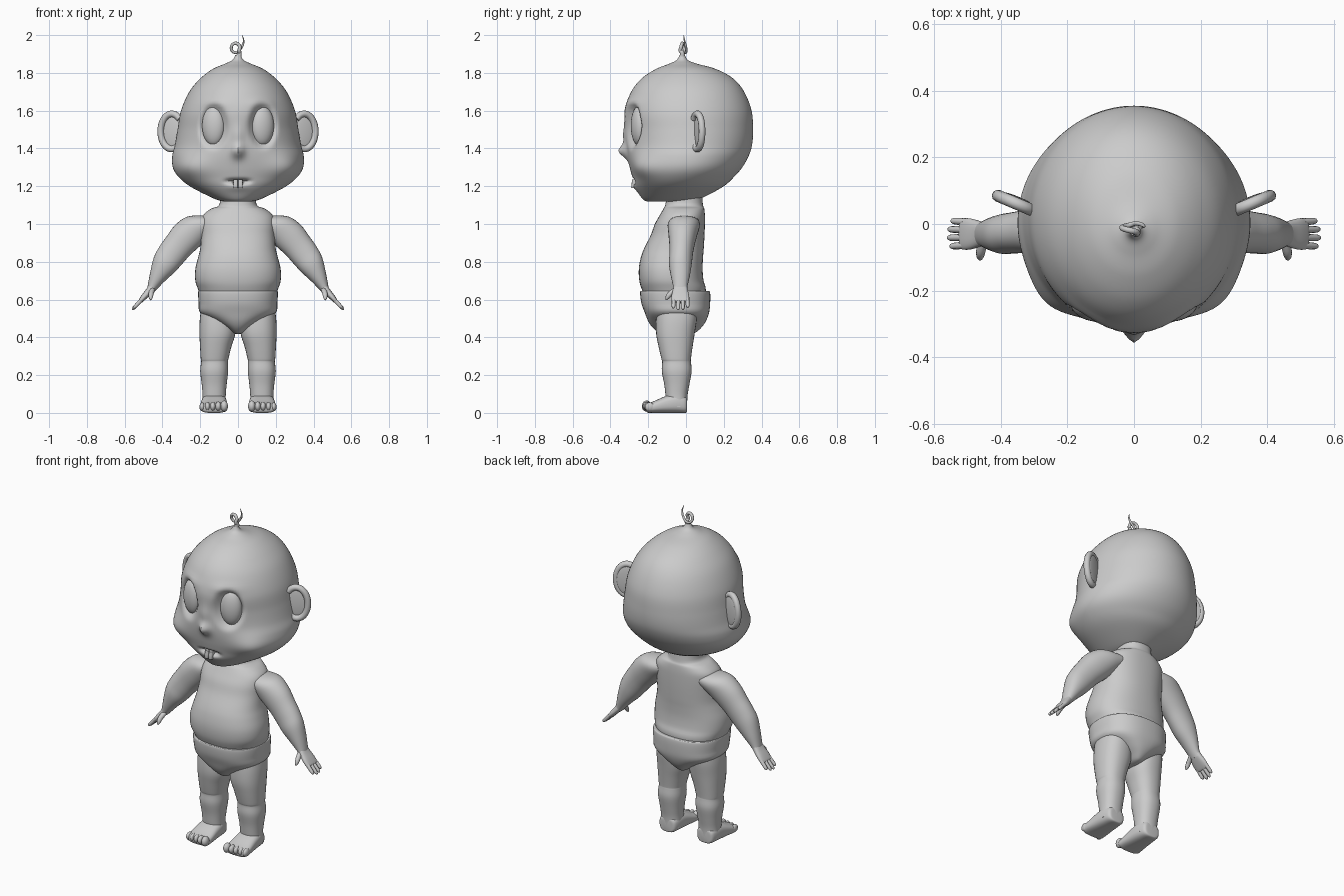
import bpy, bmesh, math
from math import sin, cos, pi, exp
from mathutils import Vector, Matrix

X, Y, Z = Vector((1, 0, 0)), Vector((0, 1, 0)), Vector((0, 0, 1))


def finish(name, bm, mirror=False):
    bmesh.ops.recalc_face_normals(bm, faces=bm.faces)
    me = bpy.data.meshes.new(name)
    bm.to_mesh(me)
    bm.free()
    ob = bpy.data.objects.new(name, me)
    bpy.context.collection.objects.link(ob)
    style(ob, mirror)
    return ob


def style(ob, mirror):
    bpy.ops.object.select_all(action='DESELECT')
    ob.select_set(True)
    bpy.context.view_layer.objects.active = ob
    bpy.ops.object.shade_smooth_by_angle(angle=math.radians(50))
    if mirror:
        ob.modifiers.new("mirror", 'MIRROR').use_mirror_merge = False


def spline(keys, steps):
    # Catmull-Rom interpolation of tuples
    out = []
    for i in range(len(keys) - 1):
        a, b, c, d = (keys[max(0, min(len(keys) - 1, i + k))] for k in (-1, 0, 1, 2))
        for s in range(steps):
            t = s / steps
            out.append([0.5 * (2 * q + (r - p) * t + (2 * p - 5 * q + 4 * r - w) * t * t
                               + (3 * q - p - 3 * r + w) * t ** 3)
                        for p, q, r, w in zip(a, b, c, d)])
    return out + [list(keys[-1])]


def loft(name, keys, u=X, v=Y, n=32, steps=4, power=2.0, mirror=False, sculpt=None):
    # keys: centre x, y, z, radius along u, radius along v
    bm = bmesh.new()
    rings = []
    for x, y, z, ru, rv in spline(keys, steps):
        ring = []
        for k in range(n):
            a = 2 * pi * k / n
            cu = math.copysign(abs(cos(a)) ** (2 / power), cos(a))
            cv = math.copysign(abs(sin(a)) ** (2 / power), sin(a))
            p = Vector((x, y, z)) + u * ru * cu + v * rv * cv
            ring.append(bm.verts.new(sculpt(p) if sculpt else p))
        rings.append(ring)
    for r, s in zip(rings, rings[1:]):
        for k in range(n):
            bm.faces.new((r[k], r[(k + 1) % n], s[(k + 1) % n], s[k]))
    bm.faces.new(rings[0])
    bm.faces.new(rings[-1])
    return finish(name, bm, mirror)


def upright(rows):
    # rows: z, centre x, half width, front y, back y
    return [(cx, (f + b) / 2, z, w, (b - f) / 2) for z, cx, w, f, b in rows]


def ball(name, centre, radii, rot=0.0, mirror=False):
    bm = bmesh.new()
    m = Matrix.Translation(centre) @ Matrix.Rotation(rot, 4, 'Z') @ Matrix.Diagonal((*radii, 1))
    bmesh.ops.create_uvsphere(bm, u_segments=24, v_segments=14, radius=1, matrix=m)
    return finish(name, bm, mirror)


def tube(name, pts, mirror=False):
    # pts: x, y, z, radius
    cu = bpy.data.curves.new(name, 'CURVE')
    cu.dimensions, cu.bevel_depth, cu.bevel_resolution, cu.use_fill_caps = '3D', 1.0, 3, True
    sp = cu.splines.new('POLY')
    path = spline(pts, 4)
    sp.points.add(len(path) - 1)
    for p, (x, y, z, r) in zip(sp.points, path):
        p.co, p.radius = (x, y, z, 1), r
    ob = bpy.data.objects.new(name, cu)
    bpy.context.collection.objects.link(ob)
    bpy.ops.object.select_all(action='DESELECT')
    ob.select_set(True)
    bpy.context.view_layer.objects.active = ob
    bpy.ops.object.convert(target='MESH')
    style(bpy.context.object, mirror)


# Head with sculpted sockets, nose, mouth and cheeks
def face(p):
    x, y, z = p
    if y < 0:
        ax = abs(x)
        e = ((ax - .13) / .066) ** 2 + ((z - 1.52) / .108) ** 2
        y += .045 * exp(-e ** 3)
        y -= .010 * exp(-((ax - .12) / .07) ** 2 - ((z - 1.64) / .025) ** 2)
        y -= .042 * exp(-(x / .03) ** 2 - ((z - 1.385) / .035) ** 2)
        y -= .016 * exp(-(x / .03) ** 2 - ((z - 1.47) / .06) ** 2)
        y += .030 * exp(-(x / .06) ** 4 - ((z - 1.226) / .012) ** 2)
        y -= .008 * exp(-(x / .06) ** 2 - ((z - 1.195) / .02) ** 2)
        c = exp(-((ax - .23) / .1) ** 2 - ((z - 1.3) / .07) ** 2 - ((y + .2) / .12) ** 2)
        y -= .025 * c
        x += math.copysign(.02 * c, x)
    return Vector((x, y, z))


loft("head", upright([
    (1.118, 0, .04, -.18, -.02), (1.122, 0, .09, -.215, .04), (1.145, 0, .15, -.24, .10),
    (1.20, 0, .255, -.272, .20), (1.25, 0, .315, -.285, .255), (1.30, 0, .345, -.298, .298),
    (1.36, 0, .348, -.31, .332), (1.42, 0, .334, -.315, .35), (1.50, 0, .32, -.318, .355),
    (1.60, 0, .302, -.325, .347), (1.70, 0, .258, -.29, .308), (1.77, 0, .20, -.235, .25),
    (1.82, 0, .135, -.16, .16), (1.848, 0, .07, -.09, .06), (1.868, 0, .03, -.05, .01),
    (1.895, 0, .014, -.034, -.006)]), n=128, steps=7, sculpt=face)
ball("eye", (.13, -.25, 1.52), (.062, .04, .104), .3, True)
loft("tooth", upright([(1.190, .013, .008, -.286, -.27), (1.194, .013, .012, -.29, -.265),
                       (1.235, .013, .012, -.285, -.24)]), power=4, steps=2, mirror=True)

# Ears: curled rim around a thin dish
out, ear = Vector((.92, .39, 0)), Vector((.35, .06, 1.49))
rim = []
for i in range(13):
    a = math.radians(-135 + 270 * i / 12)
    p = ear + out * .064 * cos(a) + Z * .093 * sin(a)
    rim.append((*p, .018))
tube("ear_rim", rim, True)
ball("ear_dish", ear + Vector((-.003, .008, 0)), (.07, .013, .095), math.atan2(.39, .92), True)

# Curl of hair
curl = [(0, -.02, 1.87, .016), (.008, -.02, 1.905, .012)]
for i in range(9):
    a = -.6 + 2 * pi * i / 8
    curl.append((-.013 + .023 * cos(a), -.03 + .004 * i, 1.932 + .025 * sin(a), .010 - .0004 * i))
curl += [(.024, -.002, 1.945, .006), (.030, -.008, 1.972, .004), (.022, -.012, 2.0, .001)]
tube("hair_curl", curl)

# Torso and neck
loft("torso", upright([
    (.56, 0, .18, -.19, .09), (.65, 0, .210, -.232, .105), (.70, 0, .226, -.247, .093),
    (.76, 0, .226, -.250, .088), (.82, 0, .212, -.240, .09), (.87, 0, .200, -.222, .094),
    (.94, 0, .195, -.187, .098), (1.0, 0, .195, -.165, .100), (1.045, 0, .185, -.14, .100),
    (1.08, 0, .145, -.120, .097), (1.10, 0, .100, -.11, .09), (1.16, 0, .095, -.10, .085)]),
    n=48, power=2.3)

# Nappy
loft("nappy", upright([
    (.637, 0, .18, -.20, .08), (.645, 0, .205, -.235, .118), (.635, 0, .211, -.243, .128),
    (.58, 0, .208, -.236, .128), (.53, 0, .20, -.218, .122), (.485, 0, .125, -.20, .105),
    (.45, 0, .065, -.175, .08), (.425, 0, .03, -.14, .05), (.418, 0, .01, -.10, .02)]),
    n=48, power=2.4)

# Legs, feet and toes
loft("leg", upright([
    (.58, .105, .085, -.15, .06), (.50, .108, .094, -.158, .058), (.42, .109, .095, -.158, .046),
    (.35, .118, .083, -.145, .035), (.285, .124, .073, -.130, .026), (.27, .124, .071, -.126, .026),
    (.22, .126, .074, -.128, .030), (.15, .126, .066, -.115, .018), (.09, .126, .061, -.108, .008),
    (.03, .126, .062, -.10, .006)]), power=2.3, mirror=True)
loft("foot", [(.126, .006, .04, .03, .03), (.126, -.002, .045, .052, .045),
              (.126, -.05, .052, .064, .052), (.127, -.11, .044, .069, .044),
              (.128, -.17, .031, .073, .031), (.128, -.20, .026, .071, .026),
              (.128, -.212, .026, .055, .018)], v=Z, power=2.8, mirror=True)
for i in range(5):
    r = (.020, .016, .015, .0145, .014)[i]
    ball("toe", (.076 + .0285 * i - (.003 if i == 0 else 0), -.208 + .004 * i, .036 - .001 * i),
         (r, .026, r + .009), mirror=True)

# Arms, palms, fingers and thumbs
across = Vector((.81, 0, .58))
loft("arm", [(.13, -.01, 1.01, .08, .06), (.20, -.012, .992, .085, .082),
             (.26, -.017, .945, .076, .088), (.315, -.022, .885, .066, .080),
             (.355, -.026, .835, .062, .076), (.39, -.03, .785, .06, .068),
             (.425, -.03, .725, .050, .047), (.453, -.03, .670, .038, .028),
             (.465, -.03, .645, .036, .019)],
     u=Y, v=across, power=2.1, mirror=True)
loft("palm", [(.445, -.03, .68, .032, .022), (.468, -.03, .648, .040, .019),
              (.495, -.03, .617, .047, .016), (.515, -.03, .594, .046, .012),
              (.52, -.03, .588, .04, .008)],
     u=Y, v=Vector((.76, 0, .65)), power=2.6, mirror=True)
for i, length in enumerate((.85, 1.0, .97, .78)):
    y = -.064 + .0235 * i
    path = [(.508 + .052 * length * t, y + (i - 1.5) * .002 * t, .602 - .056 * length * t, r)
            for t, r in ((0, .011), (.5, .0105), (.85, .009), (1, .003))]
    tube("finger", path, True)
tube("thumb", [(.452, -.05, .655, .014), (.460, -.082, .632, .014),
               (.462, -.098, .612, .011), (.462, -.106, .598, .004)], True)
